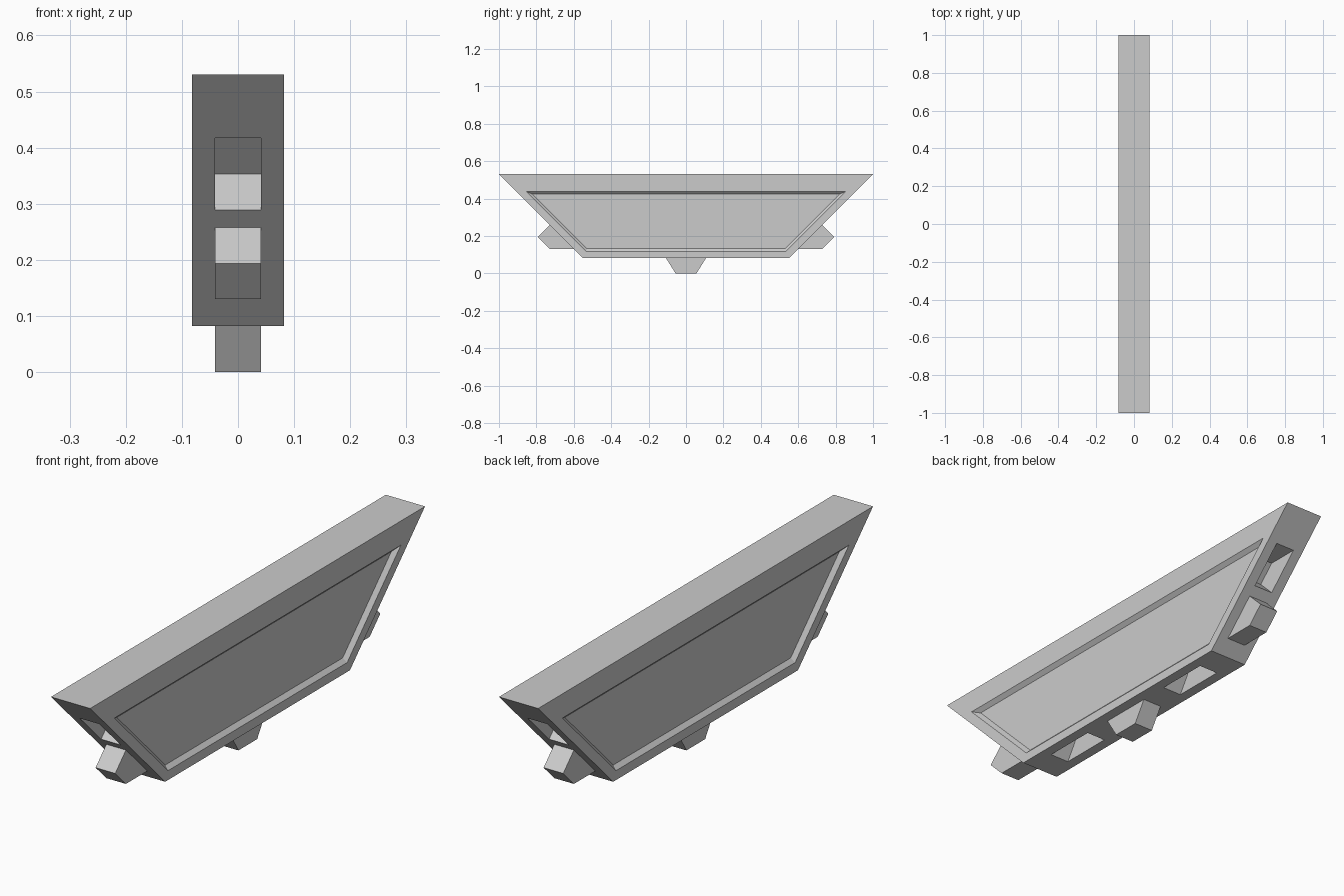
import bpy, bmesh
from math import sqrt

if "Cube" in bpy.data.objects:
    bpy.data.objects.remove(bpy.data.objects["Cube"])

HALF_X = 0.082      # body half thickness
TAB_X = 0.041       # tab and socket half thickness


def loft(name, sections):
    """Closed solid through (x, [(y, z), ...]) outlines of equal length."""
    bm = bmesh.new()
    rings = [[bm.verts.new((x, y, z)) for y, z in pts] for x, pts in sections]
    n = len(rings[0])
    for a, b in zip(rings, rings[1:]):
        for i in range(n):
            j = (i + 1) % n
            bm.faces.new((a[i], a[j], b[j], b[i]))
    bm.faces.new(rings[0])
    bm.faces.new(rings[-1])
    bmesh.ops.recalc_face_normals(bm, faces=bm.faces)
    me = bpy.data.meshes.new(name)
    bm.to_mesh(me)
    bm.free()
    ob = bpy.data.objects.new(name, me)
    bpy.context.collection.objects.link(ob)
    return ob


def prism(name, pts, half):
    return loft(name, [(-half, pts), (half, pts)])


def trapezoid(top_y, top_z, low_y, low_z):
    return [(-top_y, top_z), (top_y, top_z), (low_y, low_z), (-low_y, low_z)]


def place(pts, origin, along, out, side=1):
    """Map (along edge, outward) points into the y-z plane."""
    return [(side * (origin[0] + s * along[0] + d * out[0]),
             origin[1] + s * along[1] + d * out[1]) for s, d in pts]


def cut(cutter):
    cutter.hide_render = True
    cutter.hide_viewport = True
    cutter.display_type = 'WIRE'
    mod = body.modifiers.new(cutter.name, 'BOOLEAN')
    mod.operation = 'DIFFERENCE'
    mod.solver = 'EXACT'
    mod.object = cutter


# Trapezoid body
body = prism("body", trapezoid(1.0, 0.53, 0.552, 0.082), HALF_X)

# Shallow chamfered recess on both broad faces
rim = trapezoid(0.856, 0.4385, 0.535, 0.1175)
floor = trapezoid(0.820, 0.4235, 0.5295, 0.133)
for side, label in ((1, "right"), (-1, "left")):
    cut(loft(f"recess_cutter_{label}", [(side * (HALF_X - 0.015), floor),
                                        (side * HALF_X, rim),
                                        (side * (HALF_X + 0.03), rim)]))

# Bottom tab with a matching socket on each side
along, out = (1, 0), (0, -1)
tab = [(-0.107, 0), (0.107, 0), (0.056, 0.082), (-0.056, 0.082)]
prism("bottom_tab", place(tab, (0, 0.082), along, out), TAB_X)
socket = [(-0.107, 0), (-0.107, 0.03), (0.107, 0.03), (0.107, 0),
          (0.056, -0.082), (-0.056, -0.082)]
for side, label in ((1, "back"), (-1, "front")):
    cut(prism(f"bottom_socket_cutter_{label}",
              place(socket, (side * 0.33, 0.082), along, out), TAB_X))

# Sloped ends: one tab and one socket, point-symmetric along the edge
r = 1 / sqrt(2)
along, out, mid = (r, r), (r, -r), (0.7435, 0.2735)
tab = [(-0.203, 0), (-0.022, 0), (-0.022, 0.0905), (-0.1125, 0.0905)]
socket = [(0.203, 0), (0.203, 0.03), (0.022, 0.03), (0.022, 0),
          (0.022, -0.0905), (0.1125, -0.0905)]
for side, label in ((1, "back"), (-1, "front")):
    prism(f"end_tab_{label}", place(tab, mid, along, out, side), TAB_X)
    cut(prism(f"end_socket_cutter_{label}",
              place(socket, mid, along, out, side), TAB_X))
